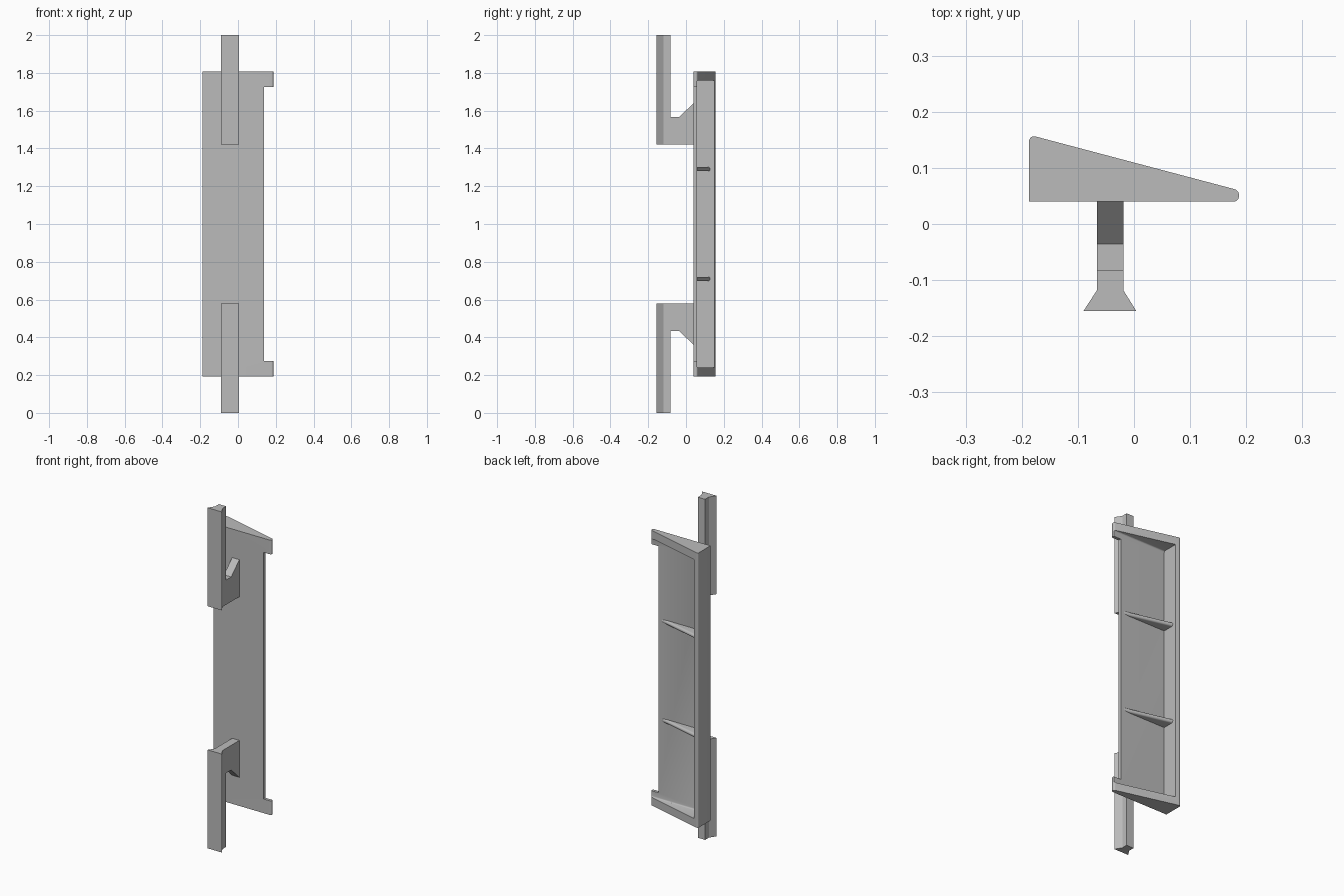
import bpy, bmesh, math
from mathutils import Vector

if "Cube" in bpy.data.objects:
    bpy.data.objects.remove(bpy.data.objects["Cube"], do_unlink=True)

GREY = (0.5, 0.5, 0.5, 1)
grey = bpy.data.materials.new("plain grey")
grey.use_nodes = True
grey.diffuse_color = GREY
grey.node_tree.nodes["Principled BSDF"].inputs["Base Color"].default_value = GREY

MID = 1.0  # height of the mirror plane


def loft(name, start, end):
    """Solid between two matching outlines."""
    bm = bmesh.new()
    a = [bm.verts.new(p) for p in start]
    b = [bm.verts.new(p) for p in end]
    n = len(a)
    bm.faces.new(a)
    bm.faces.new(b)
    for i in range(n):
        j = (i + 1) % n
        bm.faces.new((a[i], a[j], b[j], b[i]))
    bmesh.ops.recalc_face_normals(bm, faces=bm.faces)
    mesh = bpy.data.meshes.new(name)
    bm.to_mesh(mesh)
    bm.free()
    obj = bpy.data.objects.new(name, mesh)
    bpy.context.collection.objects.link(obj)
    mesh.materials.append(grey)
    return obj


def prism_z(name, outline, z0, z1):
    return loft(name, [(x, y, z0) for x, y in outline], [(x, y, z1) for x, y in outline])


def prism_x(name, outline, x0, x1):
    return loft(name, [(x0, y, z) for y, z in outline], [(x1, y, z) for y, z in outline])


def rounded(corners, steps=6):
    """Outline from (x, y, radius) corners, with arcs at the corners."""
    out = []
    for i, (x, y, r) in enumerate(corners):
        p = Vector((x, y))
        if r == 0:
            out.append((x, y))
            continue
        u = (Vector(corners[i - 1][:2]) - p).normalized()
        v = (Vector(corners[(i + 1) % len(corners)][:2]) - p).normalized()
        half = u.angle(v) / 2
        centre = p + (u + v).normalized() * r / math.sin(half)
        d0 = p + u * r / math.tan(half) - centre
        d1 = p + v * r / math.tan(half) - centre
        turn = d0.angle_signed(d1)
        for k in range(steps + 1):
            t = -turn * k / steps
            c, s = math.cos(t), math.sin(t)
            out.append((centre.x + d0.x * c - d0.y * s, centre.y + d0.x * s + d0.y * c))
    return out


def activate(obj):
    bpy.ops.object.select_all(action="DESELECT")
    obj.select_set(True)
    bpy.context.view_layer.objects.active = obj


def cut(obj, cutter):
    cutter.hide_render = True
    mod = obj.modifiers.new("cut", "BOOLEAN")
    mod.operation = "DIFFERENCE"
    mod.solver = "EXACT"
    mod.object = cutter
    activate(obj)
    bpy.ops.object.modifier_apply(modifier=mod.name)
    bpy.data.objects.remove(cutter, do_unlink=True)


def smooth(obj):
    activate(obj)
    bpy.ops.object.shade_smooth_by_angle(angle=math.radians(35))


# Hollow wedge panel: outer body, open pocket and edge notch
wedge = rounded([(-.187, .04, 0), (-.187, .159, .009), (.187, .06, .0105), (.187, .04, .0095)])
panel = prism_z("wedge_panel", wedge, MID - .807, MID + .807)
pocket = rounded([(.058, MID - .76, .008), (.3, MID - .76, 0),
                  (.3, MID + .76, 0), (.058, MID + .76, .008)], 3)
cut(panel, prism_x("pocket_cutter", pocket, -.157, .4))
notch = [(.138, -.1), (.4, -.1), (.4, .3), (.138, .3)]
cut(panel, prism_z("notch_cutter", notch, MID - .724, MID + .724))
smooth(panel)

# Tapered stiffening ribs with rounded crests
for label, z in (("lower", MID - .291), ("upper", MID + .291)):
    section = rounded([(.045, z - .0115, 0), (.13, z - .0115, .0114),
                       (.13, z + .0115, .0114), (.045, z + .0115, 0)])
    rib = loft(label + "_rib", [(-.165, y, h) for y, h in section],
               [(.13, max(y - .075, .045), h) for y, h in section])
    smooth(rib)

# Mounting brackets: flared rail plus arm with gusset, mirrored top to bottom
rail = [(-.09, -.155), (.004, -.155), (-.019, -.118), (-.019, -.083),
        (-.066, -.083), (-.066, -.118)]
arm = [(-.09, .422), (.042, .422), (.042, .641), (-.036, .567), (-.09, .567)]
for label, side in (("lower", -1), ("upper", 1)):
    prism_z(label + "_rail", rail, MID + side * .422, MID + side)
    prism_x(label + "_arm", [(y, MID + side * h) for y, h in arm], -.066, -.019)
